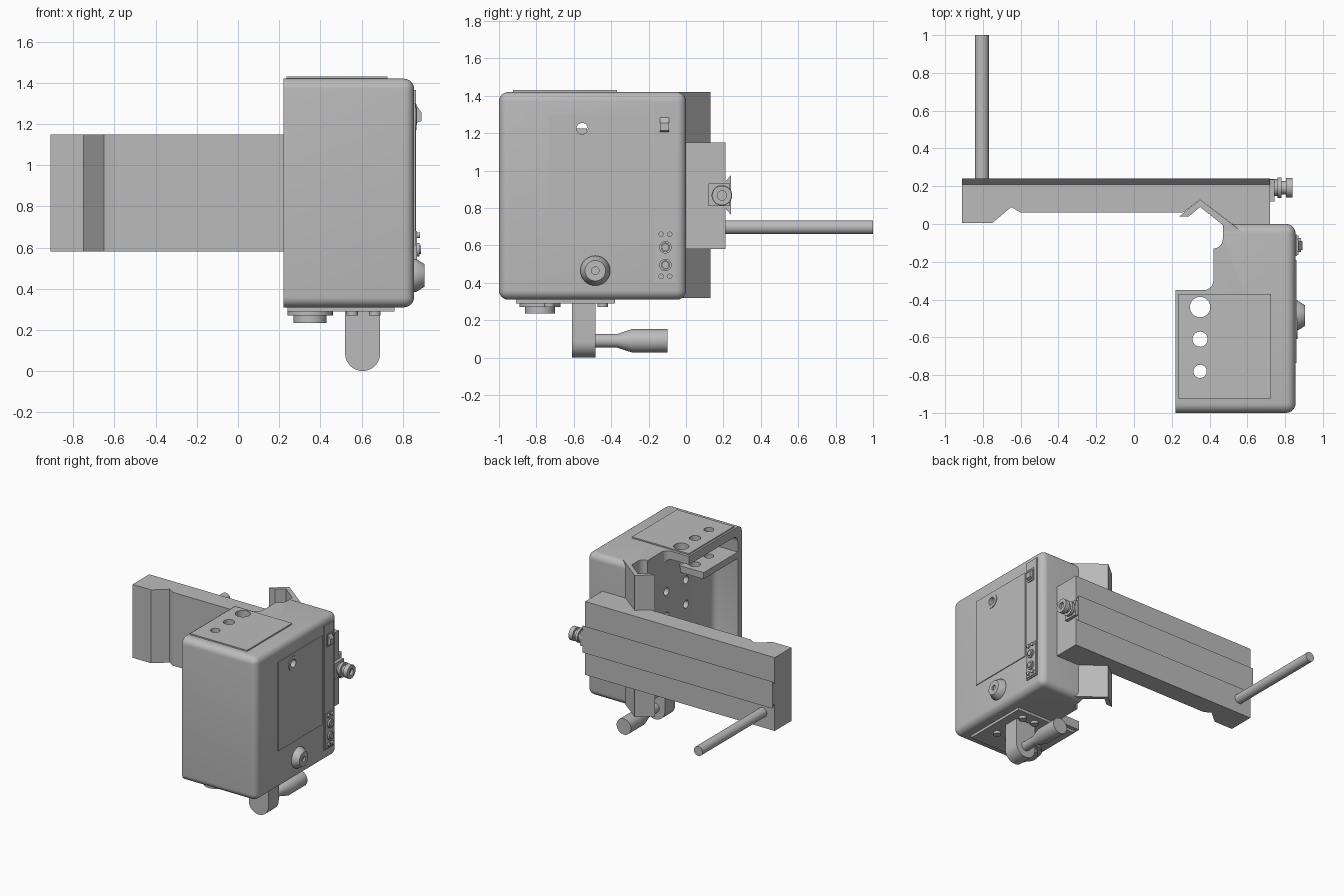
import bpy, bmesh, math
from mathutils import Matrix, Vector

cube = bpy.data.objects.get("Cube")
if cube:
    bpy.data.objects.remove(cube)

metal = bpy.data.materials.new("grey_metal")
metal.use_nodes = True
GREY = (0.5, 0.5, 0.5, 1)
metal.diffuse_color = GREY
metal.node_tree.nodes["Principled BSDF"].inputs["Base Color"].default_value = GREY


def finish(bm, name, smooth=True):
    bmesh.ops.recalc_face_normals(bm, faces=bm.faces)
    mesh = bpy.data.meshes.new(name)
    bm.to_mesh(mesh)
    bm.free()
    mesh.materials.append(metal)
    ob = bpy.data.objects.new(name, mesh)
    bpy.context.collection.objects.link(ob)
    if smooth:
        shade(ob)
    return ob


def shade(ob):
    bpy.ops.object.select_all(action='DESELECT')
    ob.select_set(True)
    bpy.context.view_layer.objects.active = ob
    bpy.ops.object.shade_smooth_by_angle(angle=math.radians(35))


def box(name, x, y, z, bevel=0, segments=4):
    bm = bmesh.new()
    bmesh.ops.create_cube(bm, size=1)
    for v in bm.verts:
        v.co = Vector([(r[0] + r[1]) / 2 + c * (r[1] - r[0]) for c, r in zip(v.co, (x, y, z))])
    if bevel:
        bmesh.ops.bevel(bm, geom=bm.edges[:], offset=bevel, segments=segments,
                        profile=0.5, affect='EDGES')
    return finish(bm, name)


def prism(pts, lo, hi, axis):
    """Extrude a closed outline along one axis."""
    place = {'x': lambda a, b, t: (t, a, b), 'y': lambda a, b, t: (a, t, b),
             'z': lambda a, b, t: (a, b, t)}[axis]
    bm = bmesh.new()
    face = bm.faces.new([bm.verts.new(place(a, b, lo)) for a, b in pts])
    new = bmesh.ops.extrude_face_region(bm, geom=[face])["geom"]
    step = Vector(place(0, 0, hi - lo))
    bmesh.ops.translate(bm, verts=[g for g in new if isinstance(g, bmesh.types.BMVert)], vec=step)
    bmesh.ops.recalc_face_normals(bm, faces=bm.faces)
    return bm


def lathe(name, centre, axis, profile, n=32):
    """Spin (distance, radius) pairs round an axis; a closed loop makes a ring."""
    turn = {'x': Matrix.Rotation(math.pi / 2, 4, 'Y'), '-z': Matrix.Rotation(math.pi, 4, 'X'),
            'y': Matrix.Rotation(-math.pi / 2, 4, 'X'), 'z': Matrix.Identity(4)}[axis]
    bm = bmesh.new()
    verts = [bm.verts.new((r, 0, d)) for d, r in profile]
    edges = [bm.edges.new(p) for p in zip(verts, verts[1:])]
    bmesh.ops.spin(bm, geom=verts + edges, cent=(0, 0, 0), axis=(0, 0, 1),
                   angle=math.tau, steps=n)
    bmesh.ops.remove_doubles(bm, verts=bm.verts, dist=1e-5)
    bmesh.ops.transform(bm, matrix=Matrix.Translation(centre) @ turn, verts=bm.verts)
    return finish(bm, name)


def rod(name, centre, axis, r, length):
    return lathe(name, centre, axis, [(0, 0), (0, r), (length, r), (length, 0)])


def cut(ob, cutters):
    for c in cutters:
        mod = ob.modifiers.new("cut", 'BOOLEAN')
        mod.object, mod.operation, mod.solver = c, 'DIFFERENCE', 'EXACT'
        bpy.context.view_layer.objects.active = ob
        bpy.ops.object.modifier_apply(modifier=mod.name)
    shade(ob)


def arc(cx, cy, r, a0, a1, n=6):
    return [(cx + r * math.cos(math.radians(a0 + (a1 - a0) * i / n)),
             cy + r * math.sin(math.radians(a0 + (a1 - a0) * i / n))) for i in range(n + 1)]


# Housing: stepped outline with rounded outer edges
X0, X1, Z0, Z1 = 0.22, 0.855, 0.31, 1.42
outline = ([(X0, -1), (X1, -1), (X1, 0), (0.47, 0)] + arc(0.42, -0.08, 0.05, 0, -90)
           + arc(0.37, -0.30, 0.05, 0, -90) + [(X0, -0.35)])
bm = prism(outline, Z0, Z1, 'z')


def outer(e):
    m = (e.verts[0].co + e.verts[1].co) / 2
    if abs(e.verts[0].co.z - e.verts[1].co.z) > 0.1:
        return m.x > X1 - 0.01
    return m.x > X1 - 0.01 or m.y < -0.99 or m.y > -0.01


bmesh.ops.bevel(bm, geom=[e for e in bm.edges if outer(e)], offset=0.05, segments=6,
                profile=0.5, affect='EDGES')
housing = finish(bm, "housing")

# Raised cover plates and the shelf inside the open side
top_plate = box("top_plate", (0.235, 0.725), (-0.925, -0.37), (1.415, 1.43))
base_plate = box("base_plate", (0.24, 0.76), (-0.91, -0.38), (0.29, 0.315))
side_panel = box("side_panel", (0.85, 0.861), (-0.735, -0.19), (0.61, 1.30))
shelf = box("shelf", (X0, 0.43), (-0.96, -0.53), (1.175, 1.225))

# Pocket and bores
pocket = box("pocket_cutter", (0.0, 0.42), (-0.95, 0.3), (0.38, 1.355), 0.05)
bores = [rod("bore_cutter", (0.35, y, 0.1), 'z', r, 1.6)
         for y, r in ((-0.44, 0.054), (-0.61, 0.04), (-0.78, 0.035))]
sight = rod("sight_cutter", (0.3, -0.555, 1.225), 'x', 0.03, 0.8)
wall_holes = [rod("wall_hole_cutter", (0.35, y, z), 'x', 0.03, 0.2)
              for y in (-0.36, -0.60) for z in (0.70, 0.90, 1.09)]
cut(housing, [pocket, sight] + bores + wall_holes)
for part in (top_plate, base_plate, shelf):
    cut(part, bores)
cut(side_panel, [sight])
for c in [pocket, sight] + bores + wall_holes:
    bpy.data.objects.remove(c)


def ring(name, centre, axis, inner, outer_r, height):
    return lathe(name, centre, axis, [(0, inner), (0, outer_r), (height, outer_r),
                                      (height, inner), (0, inner)])


ring("sight_ring", (0.857, -0.555, 1.225), 'x', 0.03, 0.055, 0.009)

# Angled guide column on the back of the housing
guide = [(0.24, 0.04), (0.29, 0.04), (0.35, 0.09), (0.47, -0.005), (0.47, -0.04),
         (0.57, -0.04), (0.35, 0.13)]
finish(prism(guide, 0.32, Z1, 'z'), "guide_column", False)

# Cross arm with its grooved front and dovetail back
arm = [(-0.91, 0.005), (-0.75, 0.005), (-0.65, 0.09), (-0.60, 0.06), (0.26, 0.06),
       (0.35, 0.13), (0.52, 0), (0.72, 0), (0.72, 0.21), (-0.91, 0.21)]
finish(prism(arm, 0.58, 1.15, 'z'), "cross_arm", False)
dovetail = [(0.205, 0.805), (0.24, 0.765), (0.24, 0.975), (0.205, 0.935)]
finish(prism(dovetail, -0.91, 0.72, 'x'), "dovetail_rail", False)
rod("back_rod", (-0.805, 0.2, 0.697), 'y', 0.037, 0.8)

# Adjusting screw on the arm end
box("screw_mount", (0.71, 0.745), (0.12, 0.235), (0.81, 0.93))
lathe("adjusting_screw", (0.72, 0.192, 0.867), 'x',
      [(0, 0), (0, 0.045), (0.04, 0.045), (0.04, 0.055), (0.06, 0.055), (0.06, 0.035), (0.085, 0.035),
       (0.085, 0.052), (0.12, 0.052), (0.12, 0.025), (0.10, 0.025), (0.10, 0)])

# Side controls
lathe("side_knob", (0.85, -0.485, 0.465), 'x',
      [(0, 0), (0, 0.08), (0.015, 0.08), (0.055, 0.055), (0.055, 0.02), (0.04, 0.02), (0.04, 0)])
box("control_strip", (0.85, 0.863), (-0.17, -0.055), (0.40, 1.365))
box("button_panel", (0.86, 0.87), (-0.165, -0.06), (0.41, 0.68))
for z in (0.59, 0.495):
    ring("button_collar", (0.865, -0.11, z), 'x', 0.022, 0.033, 0.017)
    rod("button", (0.865, -0.11, z), 'x', 0.02, 0.023)
for y in (-0.133, -0.087):
    for z in (0.435, 0.66):
        rod("panel_screw", (0.865, y, z), 'x', 0.014, 0.018)
box("switch_frame", (0.86, 0.87), (-0.147, -0.083), (1.195, 1.295))
rocker = [(0.865, 1.205), (0.892, 1.215), (0.892, 1.255), (0.87, 1.285), (0.865, 1.285)]
finish(prism(rocker, -0.138, -0.092, 'y'), "rocker_switch", False)

# Spindle collar under the housing
ring("collar_flange", (0.35, -0.78, 0.30), '-z', 0.035, 0.11, 0.03)
ring("spindle_collar", (0.35, -0.78, 0.28), '-z', 0.035, 0.08, 0.045)

# Crank arm, its grip and the bolts beside it
crank = [(0.69, 0.30), (0.52, 0.30)] + arc(0.605, 0.086, 0.085, 180, 360, 20)
finish(prism(crank, -0.61, -0.485, 'y'), "crank_arm")
lathe("crank_grip", (0.605, -0.5, 0.09), 'y',
      [(0, 0), (0, 0.036), (0.13, 0.036), (0.21, 0.062), (0.40, 0.062), (0.40, 0)])
for x in (0.555, 0.665):
    for y in (-0.73, -0.445):
        rod("base_bolt", (x, y, 0.295), '-z', 0.028, 0.025)
